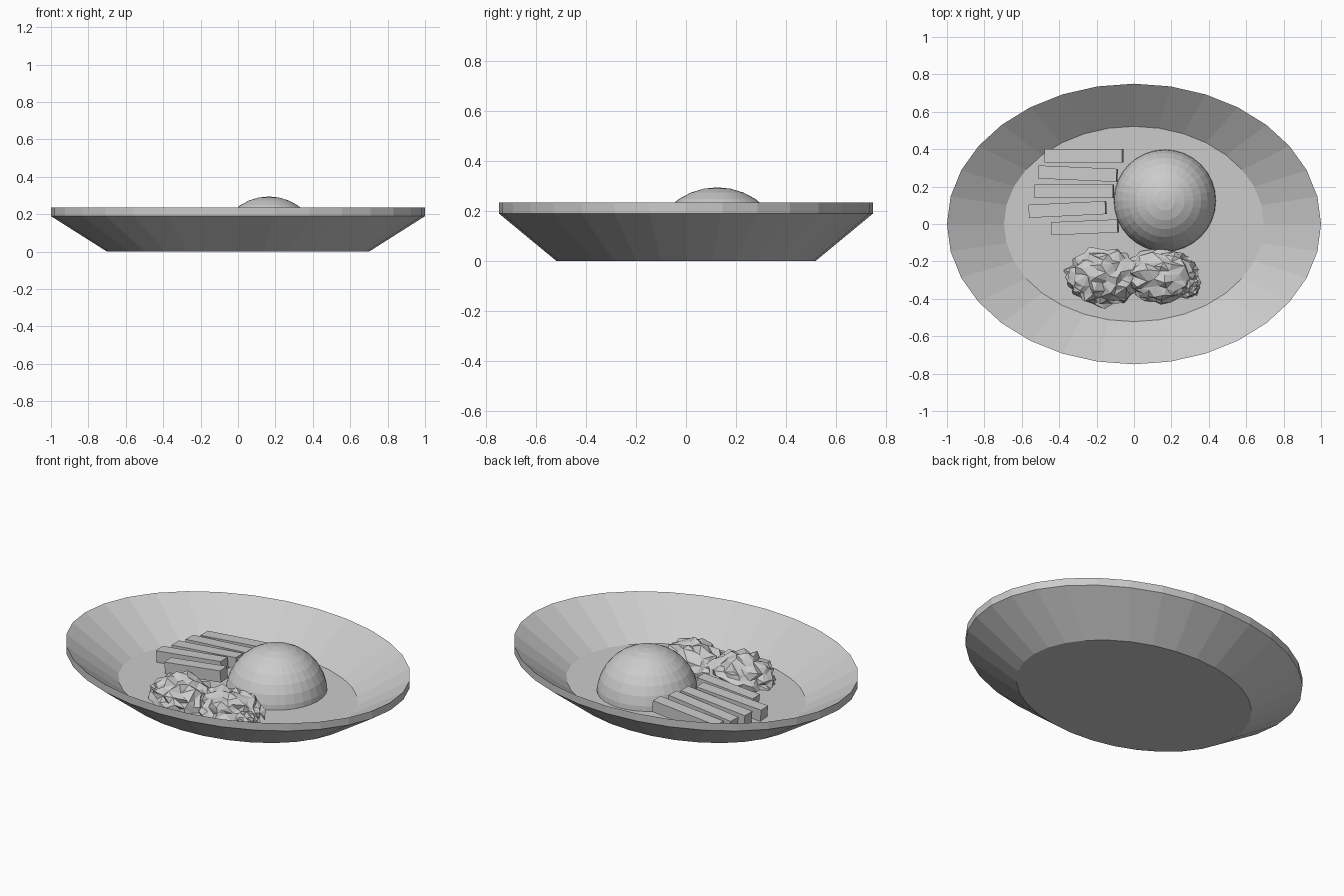
import bpy, bmesh, math
from mathutils import Vector, Matrix, noise

cube = bpy.data.objects.get("Cube")
if cube:
    bpy.data.objects.remove(cube, do_unlink=True)

grey = bpy.data.materials.new("plain_grey")
grey.use_nodes = True
colour = (0.6, 0.6, 0.6, 1)
grey.diffuse_color = colour
grey.node_tree.nodes["Principled BSDF"].inputs["Base Color"].default_value = colour

FLOOR = 0.045


def finish(name, bm):
    bmesh.ops.recalc_face_normals(bm, faces=bm.faces)
    mesh = bpy.data.meshes.new(name)
    bm.to_mesh(mesh)
    bm.free()
    mesh.materials.append(grey)
    obj = bpy.data.objects.new(name, mesh)
    bpy.context.collection.objects.link(obj)
    return obj


def cut_below(bm, z):
    geom = bm.verts[:] + bm.edges[:] + bm.faces[:]
    bmesh.ops.bisect_plane(bm, geom=geom, plane_co=(0, 0, z),
                           plane_no=(0, 0, 1), clear_inner=True)


# Oval plate: stacked rings from underside to rim to inner floor
def build_plate(sides=32):
    bm = bmesh.new()
    rings = []
    for rx, ry, z in [(0.7, 0.52, 0), (1, 0.75, 0.19), (1, 0.75, 0.235), (0.695, 0.522, FLOOR)]:
        angles = [math.tau * i / sides for i in range(sides)]
        rings.append([bm.verts.new((rx * math.cos(a), ry * math.sin(a), z)) for a in angles])
    for low, high in zip(rings, rings[1:]):
        for i in range(sides):
            j = (i + 1) % sides
            bm.faces.new((low[i], low[j], high[j], high[i]))
    bm.faces.new(rings[0][::-1])
    bm.faces.new(rings[-1])
    finish("oval_plate", bm)


# Faceted dome of food
def build_dome():
    bm = bmesh.new()
    bmesh.ops.create_uvsphere(bm, u_segments=32, v_segments=16, radius=0.275,
                              matrix=Matrix.Translation((0.165, 0.125, 0.02)))
    cut_below(bm, FLOOR - 0.01)
    finish("food_dome", bm)


# Sticks: left end and right end centre, each leaning up to the right
def build_stick(index, left, right):
    start = Vector((*left, 0.078))
    end = Vector((*right, 0.115))
    axis = end - start
    bm = bmesh.new()
    bmesh.ops.create_cube(bm, size=1)
    bmesh.ops.scale(bm, verts=bm.verts, vec=(axis.length, 0.07, 0.068))
    turn = axis.to_track_quat('X', 'Z').to_matrix().to_4x4()
    bmesh.ops.transform(bm, verts=bm.verts,
                        matrix=Matrix.Translation((start + end) / 2) @ turn)
    finish(f"food_stick_{index}", bm)


# Crumpled leafy heap: noisy flattened ball cut at the plate floor
def build_leaf_lump(name, centre, size, seed):
    bm = bmesh.new()
    bmesh.ops.create_icosphere(bm, subdivisions=4, radius=1)
    for v in bm.verts:
        n = v.co.normalized()
        shift = Vector((seed, seed, seed))
        fold = abs(noise.noise(n * 2.6 + shift))
        crumple = noise.noise(n * 6 + shift)
        r = 0.9 + 0.32 * fold + 0.13 * crumple
        v.co = Vector(centre) + Vector([a * b * r for a, b in zip(n, size)])
    cut_below(bm, FLOOR - 0.01)
    obj = finish(name, bm)
    # Fewer, larger facets for sharp creases
    facets = obj.modifiers.new("facets", 'DECIMATE')
    facets.ratio = 0.35


build_plate()
build_dome()
sticks = [((-0.475, 0.365), (-0.06, 0.365)),
          ((-0.51, 0.278), (-0.09, 0.26)),
          ((-0.53, 0.175), (-0.11, 0.175)),
          ((-0.56, 0.068), (-0.15, 0.088)),
          ((-0.44, -0.025), (-0.085, -0.01))]
for i, (left, right) in enumerate(sticks, 1):
    build_stick(i, left, right)
build_leaf_lump("leaf_heap_left", (-0.16, -0.285, 0.045), (0.2, 0.155, 0.14), 3.1)
build_leaf_lump("leaf_heap_right", (0.14, -0.27, 0.045), (0.205, 0.15, 0.14), 7.4)
build_leaf_lump("leaf_heap_end", (0.275, -0.325, 0.045), (0.08, 0.075, 0.075), 5.2)
